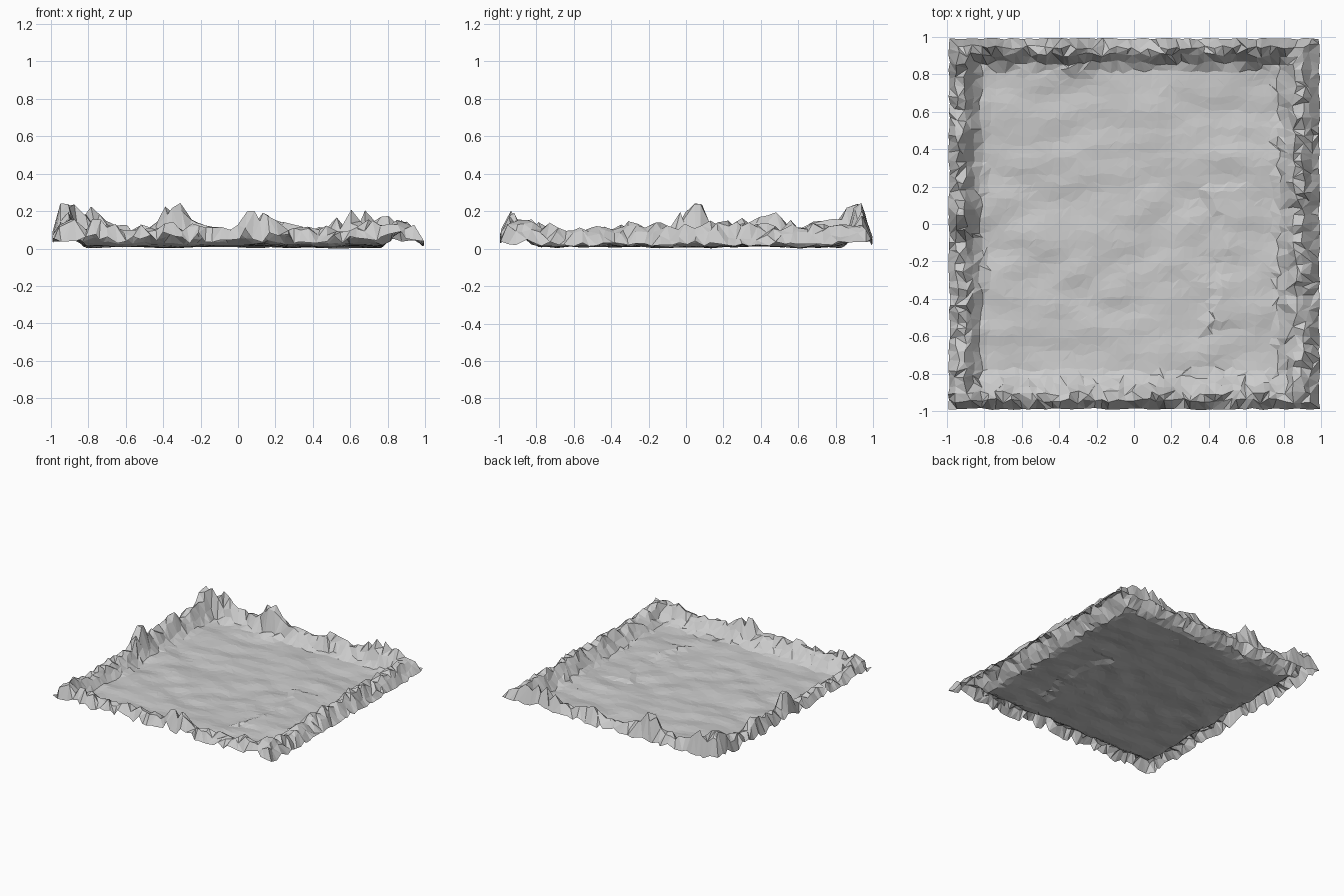
import bpy, bmesh, random, math
from mathutils import Vector, noise

if "Cube" in bpy.data.objects:
    bpy.data.objects.remove(bpy.data.objects["Cube"])

random.seed(7)
N = 46
HALF = 0.99

# tall outcrops on the rim: x, y, extra height, radius
PEAKS = [(-0.92, 0.89, 0.16, 0.10), (-0.33, 0.91, 0.17, 0.075), (-0.93, 0.04, 0.15, 0.08),
         (-0.73, 0.93, 0.06, 0.08), (0.12, -0.93, 0.08, 0.07), (0.70, 0.93, 0.09, 0.08),
         (-0.93, 0.43, 0.09, 0.08), (-0.93, 0.68, 0.05, 0.08), (0.88, -0.90, 0.05, 0.08),
         (-0.92, -0.92, 0.05, 0.08), (0.88, 0.25, 0.04, 0.07), (0.88, 0.62, 0.04, 0.07)]


def smooth(t):
    t = max(0.0, min(1.0, t))
    return t * t * (3 - 2 * t)


def floor_height(x, y):
    z = 0.03 + 0.018 * noise.noise(Vector((x * 2.5, y * 4, 1)))
    z += 0.014 * noise.noise(Vector((x * 5, y * 8, 4)))
    # low curved ledge on the right half
    ledge = 0.37 + 0.08 * math.sin((y + 0.5) * 5)
    if -0.55 < y < 0.2:
        z += 0.02 * smooth((x - ledge) / 0.05) * max(0, 1 - (x - ledge) / 0.35)
    return max(z, 0.01)


def height(x, y):
    wob = 0.03 * noise.noise(Vector((x * 7, y * 7, 9)))
    # each side: distance to the edge, rim width, crest position, edge height
    sides = [(HALF + x, 0.18, 0.30, 0.5), (HALF - x, 0.22, 0.5, 0.28),
             (HALF + y, 0.19, 0.30, 0.55), (HALF - y, 0.15, 0.36, 0.4)]
    t, crest_at, edge = min((max(0, d) / (w + wob), c, e) for d, w, c, e in sides)
    base = floor_height(x, y)
    outcrop = sum(h * math.exp(-((x - px) ** 2 + (y - py) ** 2) / r ** 2)
                  for px, py, h, r in PEAKS)
    if t >= 1:
        return base + outcrop * 0.5
    if t < crest_at:
        share = edge + (1 - edge) * t / crest_at
    else:
        share = 1 - smooth((t - crest_at) / (1 - crest_at))
    crest = 0.118 + 0.05 * noise.noise(Vector((x * 9, y * 9, 2)))
    if t < 0.15:
        crest = min(crest + outcrop, 0.15) * random.uniform(0.5, 1.3)
    else:
        crest = crest * random.uniform(0.82, 1.2) + outcrop
    return min(base * t + crest * share + 0.01, random.uniform(0.25, 0.27))


# terrain sheet: jittered grid with irregular triangles
bm = bmesh.new()
step = 2 * HALF / N
grid = []
for j in range(N + 1):
    row = []
    for i in range(N + 1):
        x, y = -HALF + i * step, -HALF + j * step
        if 0 < i < N:
            x += random.uniform(-0.35, 0.35) * step
        if 0 < j < N:
            y += random.uniform(-0.35, 0.35) * step
        # outer border is slightly ragged
        if i in (0, N):
            x += random.uniform(-0.004, 0.006)
        if j in (0, N):
            y += random.uniform(-0.004, 0.006)
        row.append(bm.verts.new((x, y, height(x, y))))
    grid.append(row)
for j in range(N):
    for i in range(N):
        a, b, c, d = grid[j][i], grid[j][i + 1], grid[j + 1][i + 1], grid[j + 1][i]
        if random.random() < 0.5:
            bm.faces.new((a, b, c))
            bm.faces.new((a, c, d))
        else:
            bm.faces.new((a, b, d))
            bm.faces.new((b, c, d))

# settle the lowest point on the ground
low = min(v.co.z for v in bm.verts)
for v in bm.verts:
    v.co.z -= low

mesh = bpy.data.meshes.new("rocky_basin")
bm.to_mesh(mesh)
bm.free()
terrain = bpy.data.objects.new("rocky_basin", mesh)
bpy.context.collection.objects.link(terrain)
